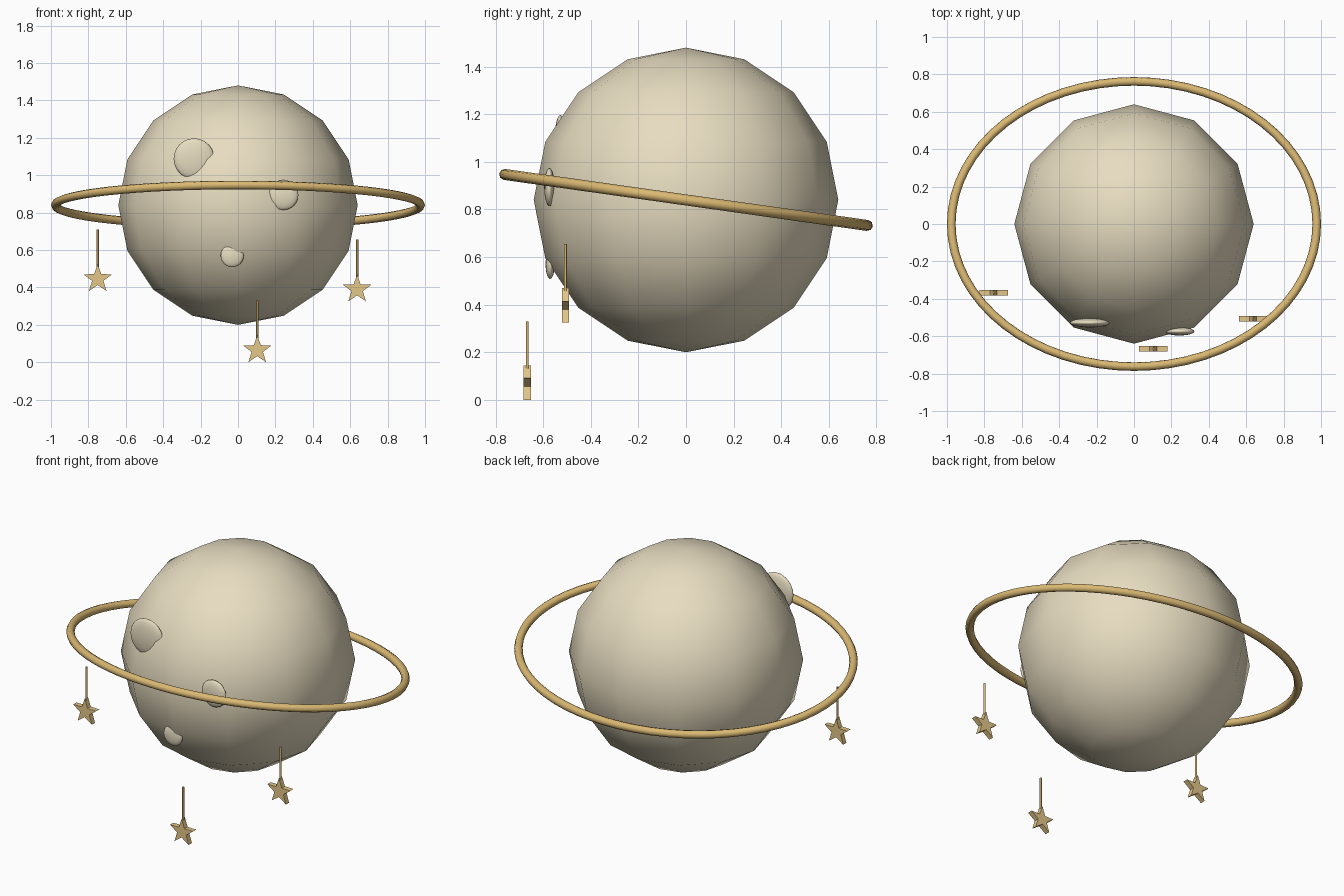
import bpy, bmesh
from math import sin, cos, pi, radians
from mathutils import Vector, Matrix

if "Cube" in bpy.data.objects:
    bpy.data.objects.remove(bpy.data.objects["Cube"])


def material(name, rgb):
    m = bpy.data.materials.new(name)
    m.diffuse_color = (*rgb, 1)
    m.use_nodes = True
    m.node_tree.nodes["Principled BSDF"].inputs["Base Color"].default_value = m.diffuse_color
    return m


CREAM = material("cream", (0.80, 0.72, 0.53))
GOLD = material("gold", (0.70, 0.48, 0.17))
PALE_GOLD = material("pale_gold", (0.78, 0.57, 0.25))


def finish(name, bm, mat, smooth):
    bmesh.ops.recalc_face_normals(bm, faces=bm.faces)
    me = bpy.data.meshes.new(name)
    bm.to_mesh(me)
    bm.free()
    for p in me.polygons:
        p.use_smooth = smooth
    me.materials.append(mat)
    ob = bpy.data.objects.new(name, me)
    bpy.context.collection.objects.link(ob)
    return ob


def ball(name, centre, radii, segs, rings):
    bm = bmesh.new()
    bmesh.ops.create_uvsphere(bm, u_segments=segs, v_segments=rings, radius=1)
    bm.transform(Matrix.Translation(centre) @ Matrix.Diagonal((*radii, 1)))
    return finish(name, bm, CREAM, True)


# planet: coarse sphere with smooth shading
ball("planet", (0, 0, 0.84), (0.64, 0.64, 0.64), 12, 8)

# flattened discs sunk into the front of the planet
for i, (x, y, z, r, t) in enumerate([(-0.235, -0.528, 1.088, 0.109, 0.025),
                                     (0.243, -0.574, 0.894, 0.08, 0.022),
                                     (-0.031, -0.571, 0.57, 0.062, 0.019)]):
    ball(f"crater_{i + 1}", (x, y, z), (r, t, r), 20, 12)

# oval ring: round tube swept along an ellipse, front tipped up
bm = bmesh.new()
N, K, A, B, R = 64, 8, 0.977, 0.77, 0.023
loops = []
for i in range(N):
    a = 2 * pi * i / N
    out = Vector((B * cos(a), A * sin(a), 0)).normalized()
    c = Vector((A * cos(a), B * sin(a), 0))
    loops.append([bm.verts.new(c + out * R * cos(2 * pi * k / K) + Vector((0, 0, R * sin(2 * pi * k / K))))
                  for k in range(K)])
for i in range(N):
    p, q = loops[i], loops[(i + 1) % N]
    for k in range(K):
        n = (k + 1) % K
        bm.faces.new((p[k], q[k], q[n], p[n]))
bm.transform(Matrix.Translation((0, 0, 0.84)) @ Matrix.Rotation(radians(-8), 4, 'X'))
finish("planet_ring", bm, GOLD, True)


# hanging stars, each with a thin string
def hanging_star(n, x, y, z, R=0.08, r=0.032, t=0.03):
    bm = bmesh.new()
    pts = []
    for i in range(10):
        a, d = pi / 2 + i * pi / 5, r if i % 2 else R
        pts.append(bm.verts.new((x + d * cos(a), y - t / 2, z + d * sin(a))))
    face = bm.faces.new(pts)
    ext = bmesh.ops.extrude_face_region(bm, geom=[face], use_keep_orig=True)
    bmesh.ops.translate(bm, vec=(0, t, 0),
                        verts=[g for g in ext["geom"] if isinstance(g, bmesh.types.BMVert)])
    finish(f"star_{n}", bm, PALE_GOLD, False)
    bm = bmesh.new()
    bmesh.ops.create_cone(bm, cap_ends=True, segments=8, radius1=0.006, radius2=0.006, depth=0.2,
                          matrix=Matrix.Translation((x, y, z + 0.165)))
    ob = finish(f"star_string_{n}", bm, GOLD, True)
    bpy.context.view_layer.objects.active = ob
    ob.select_set(True)
    bpy.ops.object.shade_smooth_by_angle(angle=radians(50))
    ob.select_set(False)


hanging_star(1, -0.75, -0.368, 0.445)
hanging_star(2, 0.637, -0.507, 0.39)
hanging_star(3, 0.103, -0.667, 0.065)
